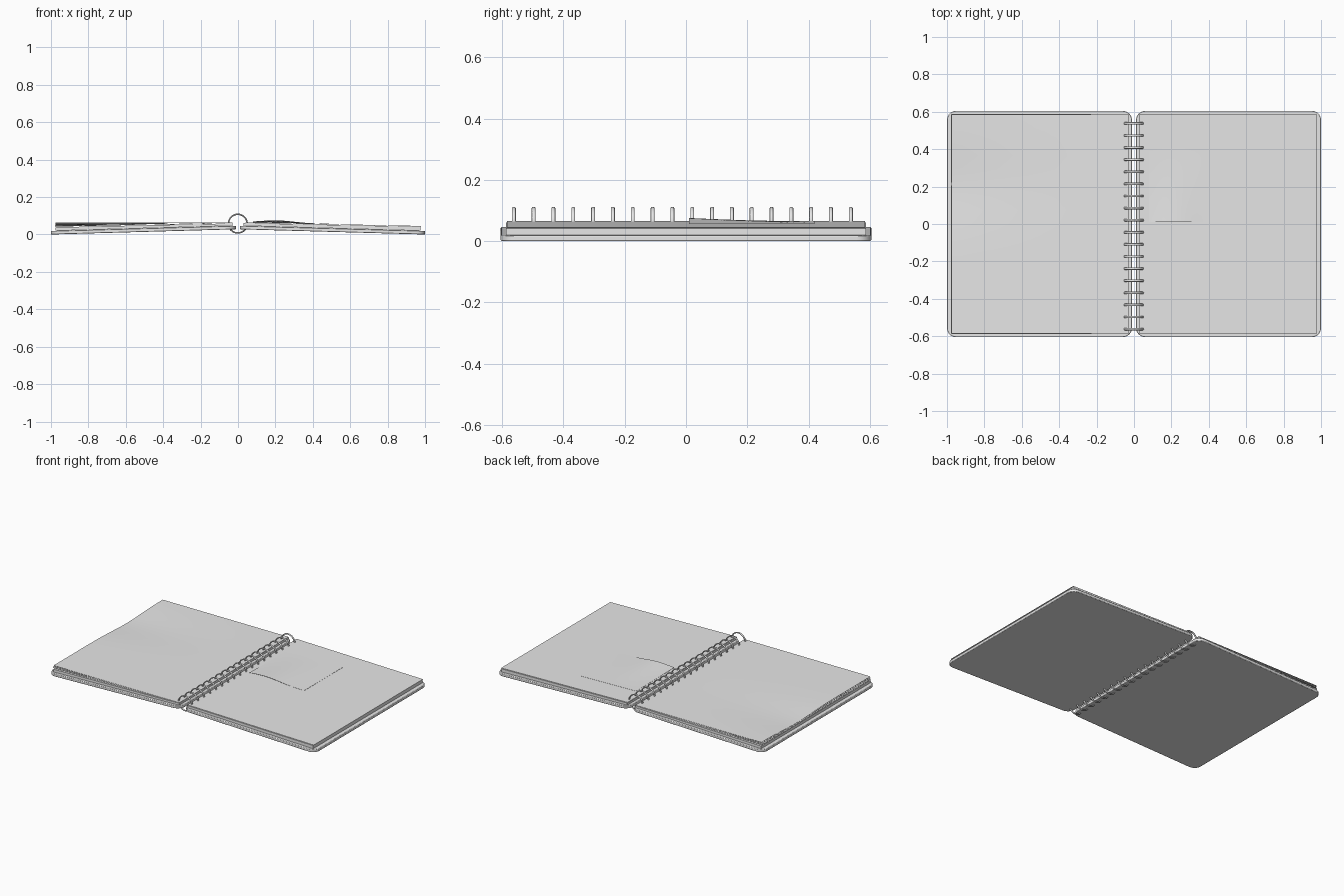
import bpy, bmesh, math

cube = bpy.data.objects.get("Cube")
if cube:
    bpy.data.objects.remove(cube, do_unlink=True)

grey = bpy.data.materials.new("light_grey")
grey.use_nodes = True
grey.diffuse_color = (0.8, 0.8, 0.8, 1)
grey.node_tree.nodes["Principled BSDF"].inputs["Base Color"].default_value = (0.8, 0.8, 0.8, 1)


def finish(name, bm):
    bmesh.ops.recalc_face_normals(bm, faces=bm.faces)
    mesh = bpy.data.meshes.new(name)
    bm.to_mesh(mesh)
    bm.free()
    mesh.materials.append(grey)
    obj = bpy.data.objects.new(name, mesh)
    bpy.context.collection.objects.link(obj)
    return obj


def smooth(obj, angle=35):
    bpy.ops.object.select_all(action='DESELECT')
    obj.select_set(True)
    bpy.context.view_layer.objects.active = obj
    bpy.ops.object.shade_smooth_by_angle(angle=math.radians(angle))


def cover_bottom(x):
    return 0.028 * (1 - abs(x))


def cover_top(x):
    return cover_bottom(x) + 0.019


# Rounded cover board, sheared so it rises toward the spine
def make_cover(name, side):
    x0, x1, hy, r = 0.011, 1.0, 0.605, 0.05
    bm = bmesh.new()
    corners = [(x1 - r, hy - r, 0), (x0 + r, hy - r, 90),
               (x0 + r, r - hy, 180), (x1 - r, r - hy, 270)]
    ring = []
    for cx, cy, start in corners:
        for i in range(9):
            a = math.radians(start + i * 90 / 8)
            ring.append(bm.verts.new((side * (cx + r * math.cos(a)), cy + r * math.sin(a), 0)))
    for v in ring:
        v.co.z = cover_bottom(v.co.x)
    face = bm.faces.new(ring)
    ext = bmesh.ops.extrude_face_region(bm, geom=[face])
    for v in ext["geom"]:
        if isinstance(v, bmesh.types.BMVert):
            v.co.z += 0.019
    obj = finish(name, bm)
    bevel = obj.modifiers.new("soft_edge", 'BEVEL')
    bevel.width, bevel.segments, bevel.limit_method = 0.003, 2, 'ANGLE'
    bevel.angle_limit = math.radians(40)
    smooth(obj)


# Paper layer between two height functions of x and y
def make_slab(name, x0, x1, y0, y1, bottom, top, nx=16, ny=16):
    bm = bmesh.new()
    bmesh.ops.create_grid(bm, x_segments=nx, y_segments=ny, size=0.5)
    for v in bm.verts:
        v.co.x = x0 + (v.co.x + 0.5) * (x1 - x0)
        v.co.y = y0 + (v.co.y + 0.5) * (y1 - y0)
    ext = bmesh.ops.extrude_face_region(bm, geom=bm.faces[:])
    upper = {g for g in ext["geom"] if isinstance(g, bmesh.types.BMVert)}
    for v in bm.verts:
        v.co.z = (top if v in upper else bottom)(v.co.x, v.co.y)
    smooth(finish(name, bm))


make_cover("left_cover", 1)
make_cover("right_cover", -1)


# Page stack on the +x side, sloping down to the outer edge
def left_page_top(x, y):
    return 0.066 - 0.021 * x


make_slab("left_page_stack", 0.03, 0.975, -0.587, 0.587,
          lambda x, y: cover_top(x) + 0.0005, lambda x, y: left_page_top(x, y) - 0.004)
make_slab("left_top_page", 0.03, 0.978, -0.585, 0.585,
          lambda x, y: left_page_top(x, y) - 0.0025, left_page_top)


# Page stack on the -x side, with loose sheets fanned up at the outer edge
def right_stack_top(x, y):
    return cover_top(x) + 0.013 + 0.006 * abs(x)


def fan_height(k):
    def height(x, y):
        sag = 0.013 * abs(x) ** 2 * math.exp(-((y - 0.2) / 0.2) ** 2)
        low = right_stack_top(x, y)
        return low + k * (0.063 - sag - low)
    return height


make_slab("right_page_stack", -0.975, -0.03, -0.587, 0.587,
          lambda x, y: cover_top(x) + 0.0005, right_stack_top)
for i, k in enumerate((0.35, 0.7, 1.0)):
    sheet = fan_height(k)
    make_slab(f"right_loose_page_{i + 1}", -0.979 + 0.002 * i, -0.03, -0.585, 0.585,
              lambda x, y: sheet(x, y) - 0.001, sheet)


# Square note on the +x page, with its front edge curling up
def note_top(x, y):
    curl = max(0, 1 - y / 0.4) ** 1.5
    arch = math.exp(-((x - 0.21) / 0.12) ** 2)
    return left_page_top(x, y) + 0.0015 + 0.013 * curl * arch


make_slab("square_note", 0.08, 0.49, 0.01, 0.42,
          lambda x, y: note_top(x, y) - 0.001, note_top)

# Binding rings along the spine
for i in range(18):
    bpy.ops.mesh.primitive_torus_add(
        major_radius=0.05, minor_radius=0.004, major_segments=32, minor_segments=8,
        location=(-0.001, -0.562 + 0.0647 * i, 0.058), rotation=(math.pi / 2, 0, 0))
    ring = bpy.context.object
    ring.name = f"binding_ring_{i + 1}"
    ring.scale.z = 1.6
    ring.data.materials.append(grey)
    smooth(ring, 60)
